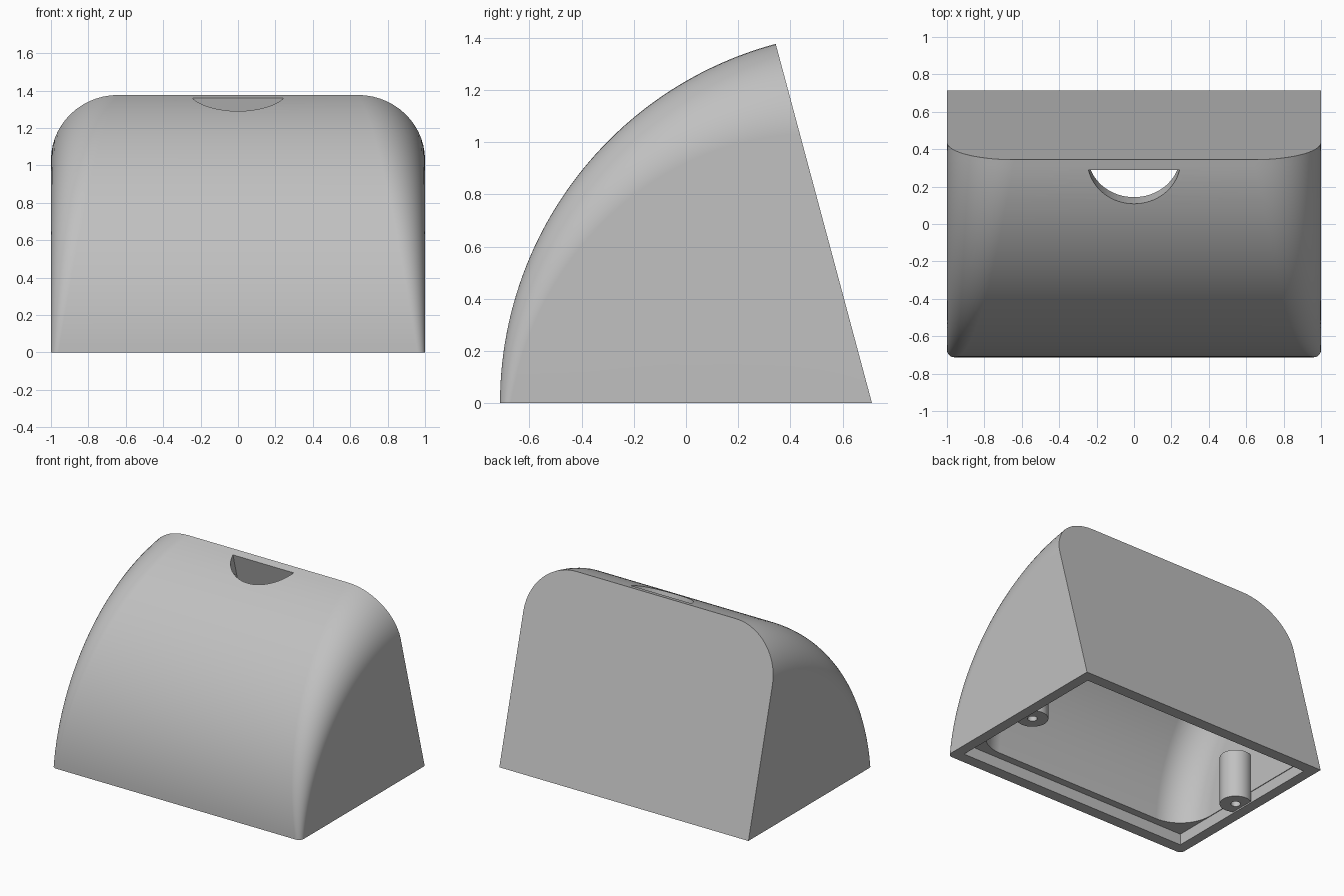
import bpy, bmesh
from math import sin, cos, pi, radians, acos
from mathutils import Vector, Matrix

cube = bpy.data.objects.get("Cube")
if cube:
    bpy.data.objects.remove(cube, do_unlink=True)

SWEEP = radians(75)
RADIUS = 1.425
AXIS = Vector((0, RADIUS / 2, 0))
BACK_NORMAL = Vector((0, sin(SWEEP), cos(SWEEP)))
BACK_UP = Vector((0, -cos(SWEEP), sin(SWEEP)))

grey = bpy.data.materials.new("plain_grey")
grey.use_nodes = True
colour = (0.53, 0.53, 0.53, 1)
grey.diffuse_color = colour
grey.node_tree.nodes["Principled BSDF"].inputs["Base Color"].default_value = colour


def make_object(name, bm):
    bmesh.ops.recalc_face_normals(bm, faces=bm.faces)
    mesh = bpy.data.meshes.new(name)
    bm.to_mesh(mesh)
    bm.free()
    mesh.materials.append(grey)
    obj = bpy.data.objects.new(name, mesh)
    bpy.context.collection.objects.link(obj)
    return obj


def loft(bm, rings):
    """Skin closed rings of points and cap both ends."""
    rows = [[bm.verts.new(p) for p in ring] for ring in rings]
    n = len(rows[0])
    for low, high in zip(rows, rows[1:]):
        for i in range(n):
            j = (i + 1) % n
            bm.faces.new((low[i], low[j], high[j], high[i]))
    bm.faces.new(rows[0])
    bm.faces.new(rows[-1])


def sector(half_width, radius, corner, start, steps=48, arc=14):
    """Rounded section swept about the bottom back edge."""
    rings = []
    for k in range(steps + 1):
        angle = start + (SWEEP - start) * k / steps
        c = corner(max(angle, 0) / SWEEP)
        section = [(half_width, 0)]
        for side in (1, -1):
            for i in range(arc + 1):
                a = pi / 2 * (i if side > 0 else arc - i) / arc
                section.append((side * (half_width - c + c * cos(a)),
                                radius - c + c * sin(a)))
        section.append((-half_width, 0))
        rings.append([AXIS + Vector((x, -r * cos(angle), r * sin(angle)))
                      for x, r in section])
    bm = bmesh.new()
    loft(bm, rings)
    bmesh.ops.remove_doubles(bm, verts=bm.verts, dist=1e-5)
    bmesh.ops.dissolve_degenerate(bm, edges=bm.edges, dist=1e-6)
    return bm


def cylinder(name, x, radius, bottom, top):
    bm = bmesh.new()
    bmesh.ops.create_cone(bm, cap_ends=True, segments=40, radius1=radius, radius2=radius,
                          depth=top - bottom,
                          matrix=Matrix.Translation((x, 0, (bottom + top) / 2)))
    return make_object(name, bm)


def combine(target, tool, operation):
    mod = target.modifiers.new(operation, 'BOOLEAN')
    mod.operation = operation
    mod.solver = 'EXACT'
    mod.object = tool
    bpy.context.view_layer.objects.active = target
    bpy.ops.object.modifier_apply(modifier=mod.name)
    bpy.data.objects.remove(tool, do_unlink=True)


# Outer housing, corners growing rounder towards the top
housing = make_object("housing", sector(1, RADIUS, lambda t: 0.04 + 0.32 * t, 0))

# Hollow interior, leaving a straight back wall
bm = sector(0.92, 1.29, lambda t: 0.25, radians(-5))
bmesh.ops.bisect_plane(bm, geom=bm.verts[:] + bm.edges[:] + bm.faces[:],
                       plane_co=AXIS - BACK_NORMAL * 0.08, plane_no=BACK_NORMAL,
                       clear_outer=True)
bmesh.ops.holes_fill(bm, edges=bm.edges, sides=0)
combine(housing, make_object("cavity_cutter", bm), 'DIFFERENCE')

# Stepped recess around the open bottom
bm = bmesh.new()
bmesh.ops.create_cube(bm, size=1, matrix=Matrix.Translation((0, 0, -0.01))
                      @ Matrix.Diagonal((1.85, 1.26, 0.18, 1)))
combine(housing, make_object("recess_cutter", bm), 'DIFFERENCE')

# Half-round slot near the top of the back wall
limit = acos(0.056 / 0.25)
outline = [(0.25 * sin(a), -0.25 * cos(a))
           for a in (limit * (i / 16 - 1) for i in range(33))]
bm = bmesh.new()
loft(bm, [[AXIS + Vector((x, 0, 0)) + BACK_NORMAL * d + BACK_UP * s for x, d in outline]
          for s in (1.2, 1.5)])
combine(housing, make_object("slot_cutter", bm), 'DIFFERENCE')

# Screw bosses on both side walls, each with a blind hole
for x in (-0.87, 0.87):
    combine(housing, cylinder("screw_boss", x, 0.105, 0.01, 0.36), 'UNION')
    combine(housing, cylinder("hole_cutter", x, 0.032, -0.1, 0.25), 'DIFFERENCE')

# Smooth shading with crisp edges
bpy.ops.object.select_all(action='DESELECT')
housing.select_set(True)
bpy.context.view_layer.objects.active = housing
bpy.ops.object.shade_smooth_by_angle(angle=radians(25))
weighted = housing.modifiers.new("weighted_normals", 'WEIGHTED_NORMAL')
weighted.keep_sharp = True
